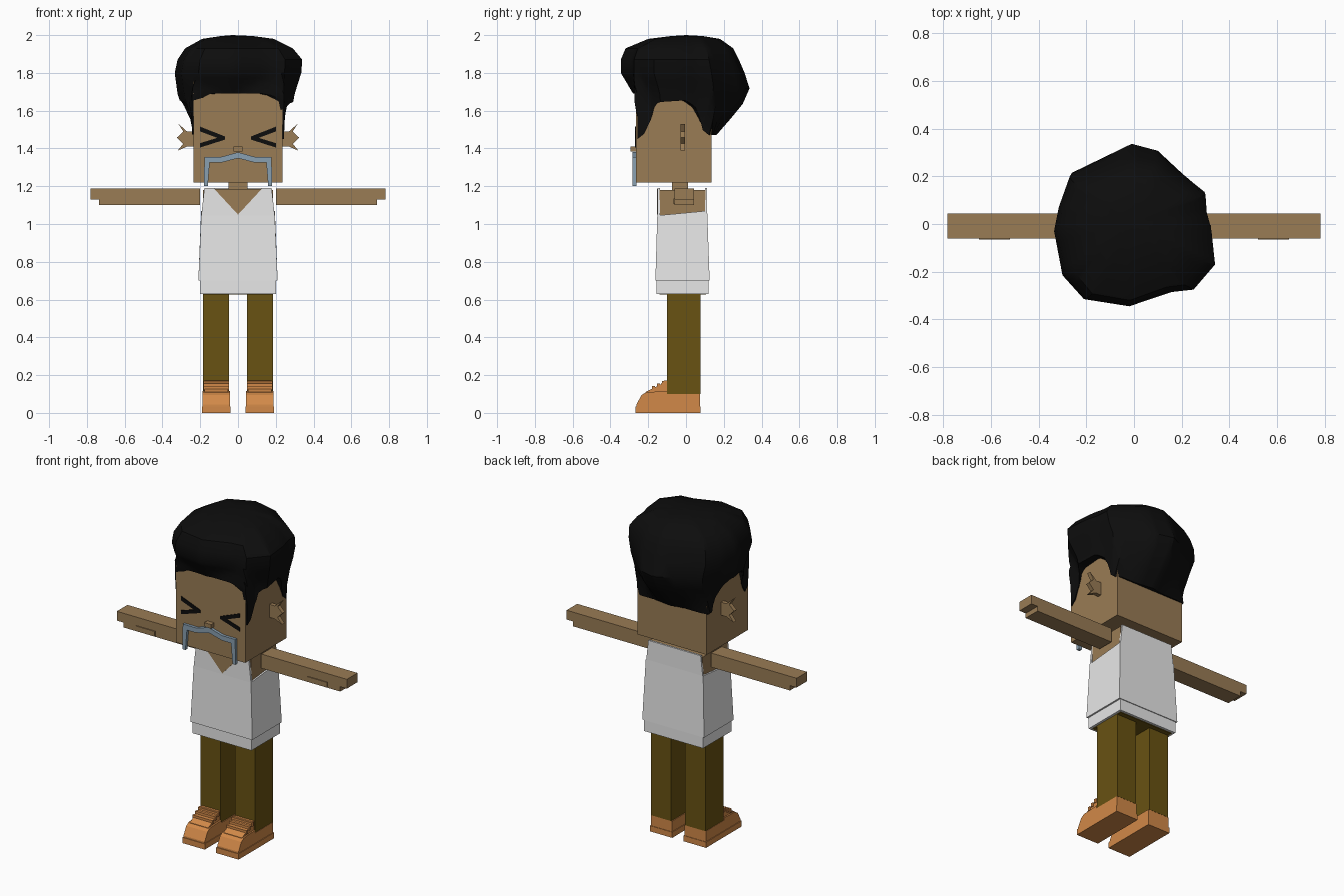
import bpy, bmesh
from mathutils import Vector

cube = bpy.data.objects.get("Cube")
if cube:
    bpy.data.objects.remove(cube, do_unlink=True)


def material(name, rgb):
    m = bpy.data.materials.new(name)
    m.use_nodes = True
    m.diffuse_color = (*rgb, 1)
    m.node_tree.nodes["Principled BSDF"].inputs["Base Color"].default_value = (*rgb, 1)
    return m


SKIN = material("brown skin", (0.32, 0.2, 0.09))
WHITE = material("white cloth", (0.8, 0.8, 0.8))
OLIVE = material("olive cloth", (0.14, 0.085, 0.006))
ORANGE = material("orange leather", (0.64, 0.25, 0.065))
BLACK = material("black hair", (0.004, 0.004, 0.004))
GREY = material("blue grey hair", (0.25, 0.35, 0.44))


def finish(name, bm, mat):
    bmesh.ops.recalc_face_normals(bm, faces=bm.faces)
    mesh = bpy.data.meshes.new(name)
    bm.to_mesh(mesh)
    bm.free()
    mesh.materials.append(mat)
    ob = bpy.data.objects.new(name, mesh)
    bpy.context.collection.objects.link(ob)
    return ob


def box(name, mat, x, y, z):
    bm = bmesh.new()
    for v in bmesh.ops.create_cube(bm, size=1)["verts"]:
        v.co = [(a + b) / 2 + c * (b - a) for c, (a, b) in zip(v.co, (x, y, z))]
    return finish(name, bm, mat)


def prism(name, mat, points, a, b, axis="y"):
    """Extrude a flat outline from a to b, along y (x, z points) or x (y, z points)."""
    bm = bmesh.new()
    place = (lambda p, d: (p[0], d, p[1])) if axis == "y" else (lambda p, d: (d, p[0], p[1]))
    face = bm.faces.new([bm.verts.new(place(p, a)) for p in points])
    new = bmesh.ops.extrude_face_region(bm, geom=[face])["geom"]
    shift = (0, b - a, 0) if axis == "y" else (b - a, 0, 0)
    bmesh.ops.translate(bm, vec=shift, verts=[g for g in new if isinstance(g, bmesh.types.BMVert)])
    return finish(name, bm, mat)


def flip(points, s):
    return [(s * x, z) for x, z in points]


def lerp(table, t):
    """Read a value off a short list of (key, value...) rows."""
    if t <= table[0][0]:
        return table[0][1:]
    for p, q in zip(table, table[1:]):
        if t <= q[0]:
            k = (t - p[0]) / (q[0] - p[0])
            return [a + (b - a) * k for a, b in zip(p[1:], q[1:])]
    return table[-1][1:]


# Head, neck and face
HX, HY0, HY1 = 0.235, -0.265, 0.135
MID = (HY0 + HY1) / 2
box("head", SKIN, (-HX, HX), (HY0, HY1), (1.22, 1.78))
box("neck", SKIN, (-0.05, 0.05), (-0.075, 0.01), (1.15, 1.23))
box("nose", SKIN, (-0.024, 0.024), (-0.295, HY0), (1.385, 1.41))
half = [(-0.18, 1.2), (-0.178, 1.355), (-0.09, 1.355)]
low = [(-0.09, 1.325), (-0.15, 1.325), (-0.16, 1.2)]
prism("moustache", GREY, half + [(0, 1.38)] + flip(half, -1)[::-1]
      + flip(low, -1)[::-1] + [(0, 1.348)] + low, -0.282, -0.262)
eye = [(0.2, 1.515), (0.068, 1.463), (0.068, 1.447), (0.2, 1.405), (0.2, 1.428),
       (0.11, 1.456), (0.2, 1.49)]
ear = [(0.22, 1.49), (0.27, 1.49), (0.315, 1.53), (0.29, 1.49), (0.323, 1.458),
       (0.29, 1.425), (0.32, 1.388), (0.27, 1.41), (0.22, 1.41)]
for s, side in ((1, "left"), (-1, "right")):
    prism(side + "_eye", BLACK, flip(eye, s), -0.27, -0.264)
    prism(side + "_ear", SKIN, flip(ear, s), -0.03, -0.005)

# Hair: plan outline scaled at each height, with a hairline that follows the head
PLAN = [(-0.01, 0.345), (0.11, 0.315), (0.3, 0.15), (0.305, 0.06), (0.325, -0.03),
        (0.34, -0.17), (0.25, -0.275), (0.16, -0.285), (-0.02, -0.345), (-0.21, -0.315),
        (-0.3, -0.215), (-0.335, -0.03), (-0.315, 0.08), (-0.27, 0.22)]
# height, then reach to the right, left, front and back
REACH = [(1.47, 0.25, 0.255, 0.265, 0.16), (1.55, 0.275, 0.275, 0.265, 0.23),
         (1.69, 0.32, 0.3, 0.28, 0.345), (1.8, 0.335, 0.335, 0.345, 0.31),
         (1.87, 0.32, 0.34, 0.345, 0.28), (1.93, 0.28, 0.29, 0.32, 0.25),
         (1.98, 0.19, 0.19, 0.2, 0.18), (1.995, 0.09, 0.08, 0.08, 0.09)]
FRONT_LINE = [(0.13, 1.69), (0.2, 1.65), (0.235, 1.5)]
SIDE_LINE = [(-0.25, 1.45), (-0.215, 1.5), (-0.19, 1.61), (-0.15, 1.645), (-0.02, 1.655),
             (0.03, 1.62), (0.12, 1.47)]


def on_head(x, y):
    """Point on the head's sides in the direction of (x, y)."""
    k = max(abs(x) / HX, abs(y - MID) / (HY1 - MID))
    return Vector((x / k, MID + (y - MID) / k)), k


def hairline(x, y):
    p, _ = on_head(x, y)
    if p.y < HY0 + 0.001:
        return lerp(FRONT_LINE, abs(p.x))[0]
    return lerp(SIDE_LINE, p.y)[0]


def hair_point(x, y, z):
    r, l, f, b = lerp(REACH, z)
    x *= l / 0.34 if x > 0 else r / 0.335
    y *= b / 0.345 if y > 0 else f / 0.345
    if z < 1.79:
        p, k = on_head(x, y)
        if k < 1.04:
            x, y = p.x * 1.04, MID + (p.y - MID) * 1.04
    return x, y, z


bm = bmesh.new()
columns = []
STEPS = 5
for (x0, y0), (x1, y1) in zip(PLAN, PLAN[1:] + PLAN[:1]):
    for i in range(STEPS):
        x, y = x0 + (x1 - x0) * i / STEPS, y0 + (y1 - y0) * i / STEPS
        z0 = hairline(x, y)
        inner, _ = on_head(x, y)
        col = [bm.verts.new((inner.x * 0.97, MID + (inner.y - MID) * 0.97, z0))]
        heights = [z0 + (1.8 - z0) * t / 4 for t in range(4)] + [row[0] for row in REACH[3:]]
        col += [bm.verts.new(hair_point(x, y, z)) for z in heights]
        columns.append(col)
crown = bm.verts.new((-0.03, 0, 2.0))
for c, d in zip(columns, columns[1:] + columns[:1]):
    for i in range(len(c) - 1):
        bm.faces.new((c[i], d[i], d[i + 1], c[i + 1]))
    bm.faces.new((c[-1], d[-1], crown))
hair = finish("hair", bm, BLACK)
bpy.context.view_layer.objects.active = hair
hair.select_set(True)
bpy.ops.object.shade_smooth_by_angle(angle=0.6)
hair.select_set(False)

# Chest and vest
box("chest", SKIN, (-0.185, 0.185), (-0.14, 0.104), (0.9, 1.18))
bm = bmesh.new()
for v in bmesh.ops.create_cube(bm, size=2)["verts"]:
    top = v.co.z > 0
    back = v.co.y > 0
    v.co = (v.co.x * (0.195 if top else 0.21),
            (0.112 if top else 0.125) if back else (-0.152 if top else -0.162),
            (1.07 if back else 1.045) if top else 0.7)
finish("vest_body", bm, WHITE)
edge = [(-0.195, 1.04), (-0.178, 1.19)]
prism("vest_front", WHITE, edge + [(-0.125, 1.19), (0, 1.05), (0.125, 1.19)]
      + flip(edge, -1)[::-1], -0.152, -0.138)
# skin shows through the neck opening
prism("neckline", SKIN, [(-0.125, 1.185), (0, 1.05), (0.125, 1.185)], -0.153, -0.139)
prism("vest_back", WHITE, edge + flip(edge, -1)[::-1], 0.1, 0.112)
box("vest_hem", WHITE, (-0.2, 0.2), (-0.155, 0.12), (0.63, 0.71))
box("hips", OLIVE, (-0.185, 0.185), (-0.14, 0.105), (0.626, 0.64))

# Arms, legs and shoes
arm = [(0.2, 1.1), (0.2, 1.187), (0.782, 1.187), (0.782, 1.13), (0.737, 1.13), (0.737, 1.1)]
shoe = [(-0.265, 0), (0.075, 0), (0.075, 0.1), (-0.1, 0.1), (-0.1, 0.115), (-0.21, 0.11),
        (-0.235, 0.095), (-0.262, 0.045)]
tongue = [(-0.09, 0.09), (-0.09, 0.172), (-0.115, 0.172), (-0.135, 0.15), (-0.215, 0.11),
          (-0.215, 0.09)]
for s, side in ((1, "left"), (-1, "right")):
    prism(side + "_arm", SKIN, flip(arm, s), -0.06, 0.043)
    box(side + "_thumb", SKIN, sorted((s * 0.52, s * 0.65)), (-0.066, -0.05), (1.105, 1.135))
    box(side + "_leg", OLIVE, sorted((s * 0.048, s * 0.185)), (-0.1, 0.076), (0.1, 0.64))
    prism(side + "_shoe", ORANGE, shoe, s * 0.043, s * 0.187, "x")
    box(side + "_sole", ORANGE, sorted((s * 0.039, s * 0.191)), (-0.267, 0.078), (0, 0.035))
    prism(side + "_tongue", ORANGE, tongue, s * 0.052, s * 0.178, "x")
    for i in range(3):
        y, z = -0.12 - i * 0.026, 0.158 - i * 0.014
        box(f"{side}_lace_{i + 1}", ORANGE, sorted((s * 0.047, s * 0.183)),
            (y - 0.008, y + 0.008), (z - 0.012, z + 0.012))
